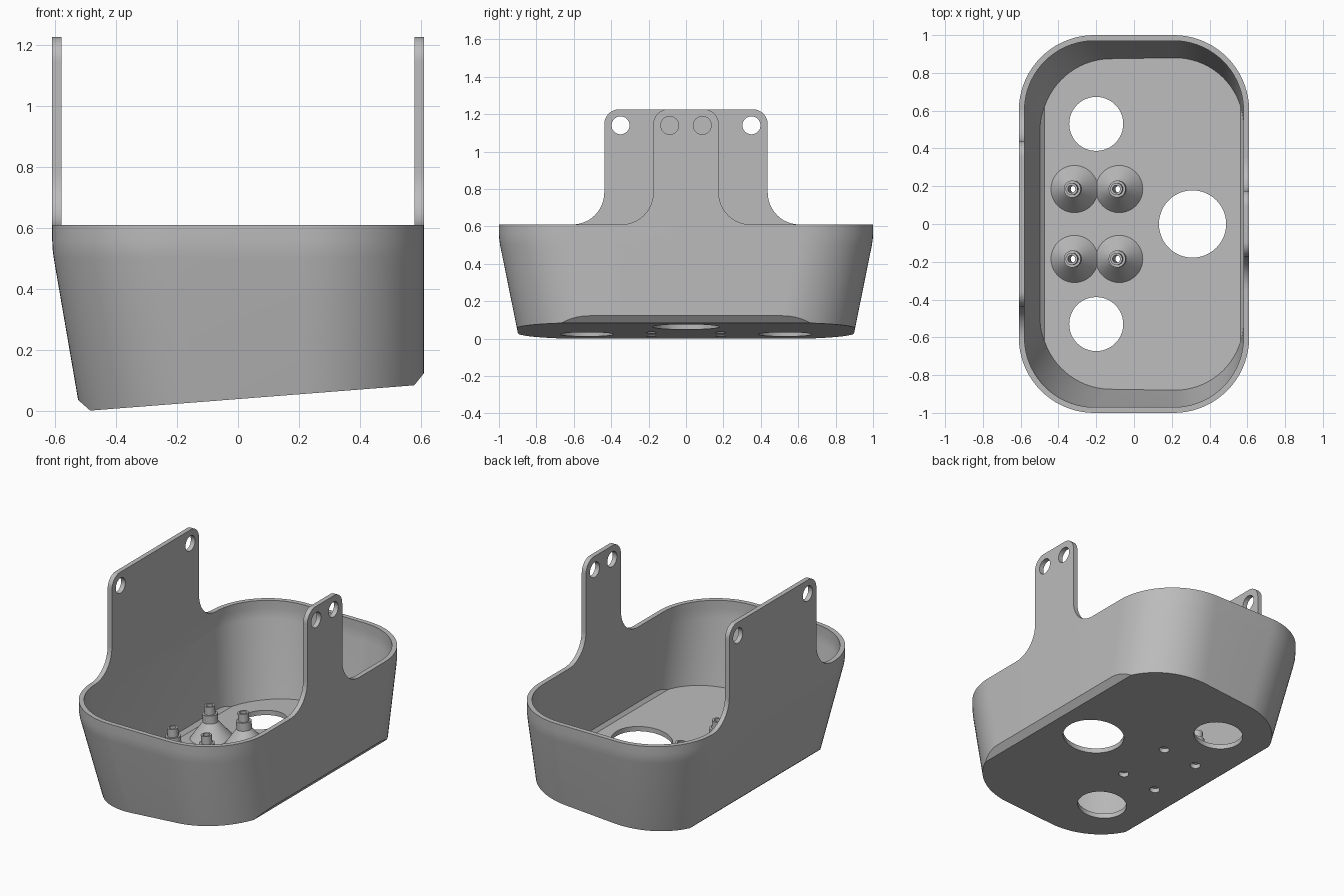
import bpy, bmesh, math
from mathutils import Vector, Matrix

if "Cube" in bpy.data.objects:
    bpy.data.objects.remove(bpy.data.objects["Cube"])

WALL, RIM_Z, SLOPE = 0.03, 0.61, 0.078
LEFT_FOOT = -0.485

grey = bpy.data.materials.new("plain grey")
grey.use_nodes = True
grey.diffuse_color = (0.5, 0.5, 0.5, 1)
grey.node_tree.nodes["Principled BSDF"].inputs["Base Color"].default_value = (0.5, 0.5, 0.5, 1)


def make(name, bm):
    bmesh.ops.recalc_face_normals(bm, faces=bm.faces)
    mesh = bpy.data.meshes.new(name)
    bm.to_mesh(mesh)
    bm.free()
    mesh.materials.append(grey)
    obj = bpy.data.objects.new(name, mesh)
    bpy.context.collection.objects.link(obj)
    return obj


def select(obj):
    bpy.ops.object.select_all(action="DESELECT")
    obj.select_set(True)
    bpy.context.view_layer.objects.active = obj


def smooth(obj):
    select(obj)
    bpy.ops.object.shade_smooth_by_angle(angle=math.radians(25))


def cut(obj, cutter):
    mod = obj.modifiers.new("cut", "BOOLEAN")
    mod.operation, mod.solver, mod.object = "DIFFERENCE", "EXACT", cutter
    select(obj)
    bpy.ops.object.modifier_apply(modifier=mod.name)
    bpy.data.objects.remove(cutter)


def cylinder(radius, length, matrix):
    bm = bmesh.new()
    bmesh.ops.create_cone(bm, cap_ends=True, segments=48, radius1=radius,
                          radius2=radius, depth=length, matrix=matrix)
    return make("cutter", bm)


def arc(cx, cy, r, start, end, steps=12):
    return [(cx + r * math.cos(math.radians(start + (end - start) * i / steps)),
             cy + r * math.sin(math.radians(start + (end - start) * i / steps)))
            for i in range(steps + 1)]


def rounded_rect(x0, x1, y, r):
    return (arc(x1 - r, y - r, r, 0, 90, 18) + arc(x0 + r, y - r, r, 90, 180, 18)
            + arc(x0 + r, r - y, r, 180, 270, 18) + arc(x1 - r, r - y, r, 270, 360, 18))


def basin_solid(name, inset, top):
    """Tapered rounded block, trimmed below by a sloping base and two bevels."""
    bm = bmesh.new()
    rings = []
    for z, drop in ((top, 0), (0.56, 0), (0.53, 0.008), (0.50, 0.03), (-0.1, 0.63)):
        pts = rounded_rect(-0.61 + 0.172 * drop + inset, 0.61 - inset,
                           1 - 0.202 * drop - inset, 0.4 - inset)
        rings.append([bm.verts.new((x, y, z)) for x, y in pts])
    n = len(rings[0])
    for a, b in zip(rings, rings[1:]):
        for i in range(n):
            bm.faces.new((a[i], a[(i + 1) % n], b[(i + 1) % n], b[i]))
    bm.faces.new(rings[0])
    bm.faces.new(rings[-1])
    for point, normal in (((LEFT_FOOT, 0, 0), (SLOPE, 0, -1)),
                          ((LEFT_FOOT, 0, 0), (-0.035, 0, -0.04)),
                          ((0.61, 0, 0.122), (0.037, 0, -0.03))):
        nor = Vector(normal).normalized()
        res = bmesh.ops.bisect_plane(bm, geom=bm.verts[:] + bm.edges[:] + bm.faces[:],
                                     plane_co=Vector(point) - nor * inset,
                                     plane_no=nor, clear_outer=True)
        edges = [e for e in res["geom_cut"] if isinstance(e, bmesh.types.BMEdge)]
        bmesh.ops.holes_fill(bm, edges=edges, sides=0)
    return make(name, bm)


# Hollow basin
basin = basin_solid("basin", 0, RIM_Z)
cut(basin, basin_solid("cutter", WALL, RIM_Z + 0.1))

# Floor openings
for x, y, r in ((-0.2, 0.53, 0.143), (-0.2, -0.53, 0.143), (0.31, 0, 0.178)):
    cut(basin, cylinder(r, 0.4, Matrix.Translation((x, y, 0.05))))

# Conical standoffs square to the sloping floor, with screw holes below
tilt = Matrix.Rotation(-math.atan(SLOPE), 4, "Y")
PROFILE = ((0.02, 0.2), (0.032, 0.2), (0.032, 0.15), (0.045, 0.15),
           (0.045, 0.1), (0.125, 0), (0.03, -0.002), (0.02, 0.0))
for column, x in (("outer", -0.315), ("inner", -0.078)):
    for end, y in (("front", -0.185), ("back", 0.185)):
        place = Matrix.Translation((x, y, WALL + SLOPE * (x - LEFT_FOOT))) @ tilt
        cut(basin, cylinder(0.03, 0.15, place))
        bm = bmesh.new()
        ring = [bm.verts.new((r, 0, h)) for r, h in PROFILE]
        edges = [bm.edges.new((ring[i], ring[i - 1])) for i in range(len(ring))]
        bmesh.ops.spin(bm, geom=ring + edges, cent=(0, 0, 0), axis=(0, 0, 1),
                       angle=math.tau, steps=40)
        bmesh.ops.remove_doubles(bm, verts=bm.verts, dist=0.0001)
        bm.transform(place)
        smooth(make(f"{end}_{column}_standoff", bm))
smooth(basin)


def mounting_tab(name, x0, half, hole_y):
    """Upright plate with rounded top, flared foot and two holes."""
    top, r, flare = 1.226, 0.08, 0.17
    side = (arc(half + flare, RIM_Z + flare, flare, 270, 180)
            + arc(half - r, top - r, r, 0, 90))
    outline = side + [(-y, z) for y, z in reversed(side)]
    bm = bmesh.new()
    face = bm.faces.new([bm.verts.new((x0, y, z)) for y, z in outline])
    moved = bmesh.ops.extrude_face_region(bm, geom=[face])["geom"]
    bmesh.ops.translate(bm, vec=(WALL, 0, 0),
                        verts=[v for v in moved if isinstance(v, bmesh.types.BMVert)])
    tab = make(name, bm)
    for y in (-hole_y, hole_y):
        cut(tab, cylinder(0.048, 0.2, Matrix.Translation((x0, y, 1.14))
                          @ Matrix.Rotation(math.pi / 2, 4, "Y")))
    smooth(tab)


# Mounting tabs
mounting_tab("wide_mounting_tab", -0.61, 0.437, 0.35)
mounting_tab("narrow_mounting_tab", 0.61 - WALL, 0.175, 0.087)
